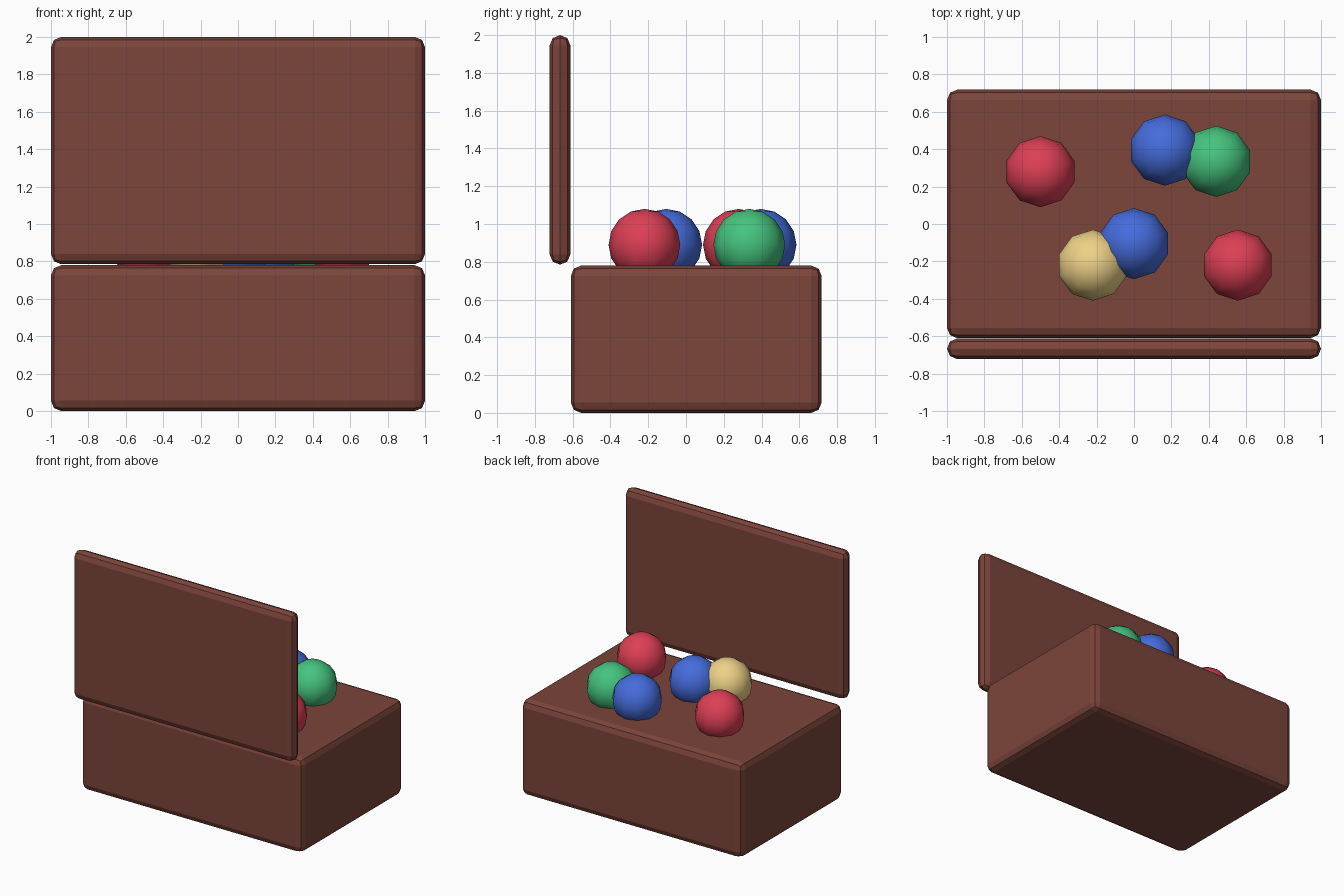
import bpy, bmesh
from mathutils import Vector

if "Cube" in bpy.data.objects:
    bpy.data.objects.remove(bpy.data.objects["Cube"])


def material(name, rgb):
    m = bpy.data.materials.new(name)
    m.diffuse_color = (*rgb, 1)
    m.use_nodes = True
    m.node_tree.nodes["Principled BSDF"].inputs["Base Color"].default_value = m.diffuse_color
    return m


BROWN = material("brown_wood", (0.20, 0.058, 0.043))
PURPLE = material("purple_lining", (0.15, 0.03, 0.07))
RED = material("red", (0.72, 0.05, 0.09))
BLUE = material("blue", (0.06, 0.15, 0.72))
GREEN = material("green", (0.06, 0.55, 0.21))
SAND = material("sand", (0.85, 0.64, 0.24))


def make_object(name, bm, mat):
    mesh = bpy.data.meshes.new(name)
    bm.to_mesh(mesh)
    bm.free()
    mesh.materials.append(mat)
    obj = bpy.data.objects.new(name, mesh)
    bpy.context.collection.objects.link(obj)
    return obj


def box(name, lo, hi, mat, bevel=0.0):
    lo, hi = Vector(lo), Vector(hi)
    bm = bmesh.new()
    bmesh.ops.create_cube(bm, size=1)
    bmesh.ops.scale(bm, vec=hi - lo, verts=bm.verts)
    bmesh.ops.translate(bm, vec=(lo + hi) / 2, verts=bm.verts)
    if bevel:
        bmesh.ops.bevel(bm, geom=bm.edges[:], offset=bevel, segments=2,
                        profile=0.5, affect='EDGES', clamp_overlap=True)
    return make_object(name, bm, mat)


def ball(name, x, y, mat):
    bm = bmesh.new()
    bmesh.ops.create_uvsphere(bm, u_segments=10, v_segments=8, radius=0.19)
    bmesh.ops.translate(bm, vec=(x, y, 0.89), verts=bm.verts)
    for f in bm.faces:
        f.smooth = True
    return make_object(name, bm, mat)


# Chest body and upright lid, both with rounded edges
box("chest_body", (-1, -0.61, 0), (1, 0.718, 0.78), BROWN, 0.055)
box("chest_lid", (-1, -0.722, 0.785), (1, -0.612, 2.0), BROWN, 0.0545)

# Lining panel just under the top surface
box("lining", (-0.93, -0.54, 0.74), (0.93, 0.65, 0.778), PURPLE)

# Balls half sunk in the chest
for name, x, y, mat in (
        ("red_ball_left", -0.50, 0.28, RED),
        ("red_ball_right", 0.555, -0.22, RED),
        ("blue_ball_back", 0.165, 0.395, BLUE),
        ("blue_ball_middle", 0.0, -0.105, BLUE),
        ("green_ball", 0.44, 0.335, GREEN),
        ("sand_ball", -0.22, -0.22, SAND)):
    ball(name, x, y, mat)
